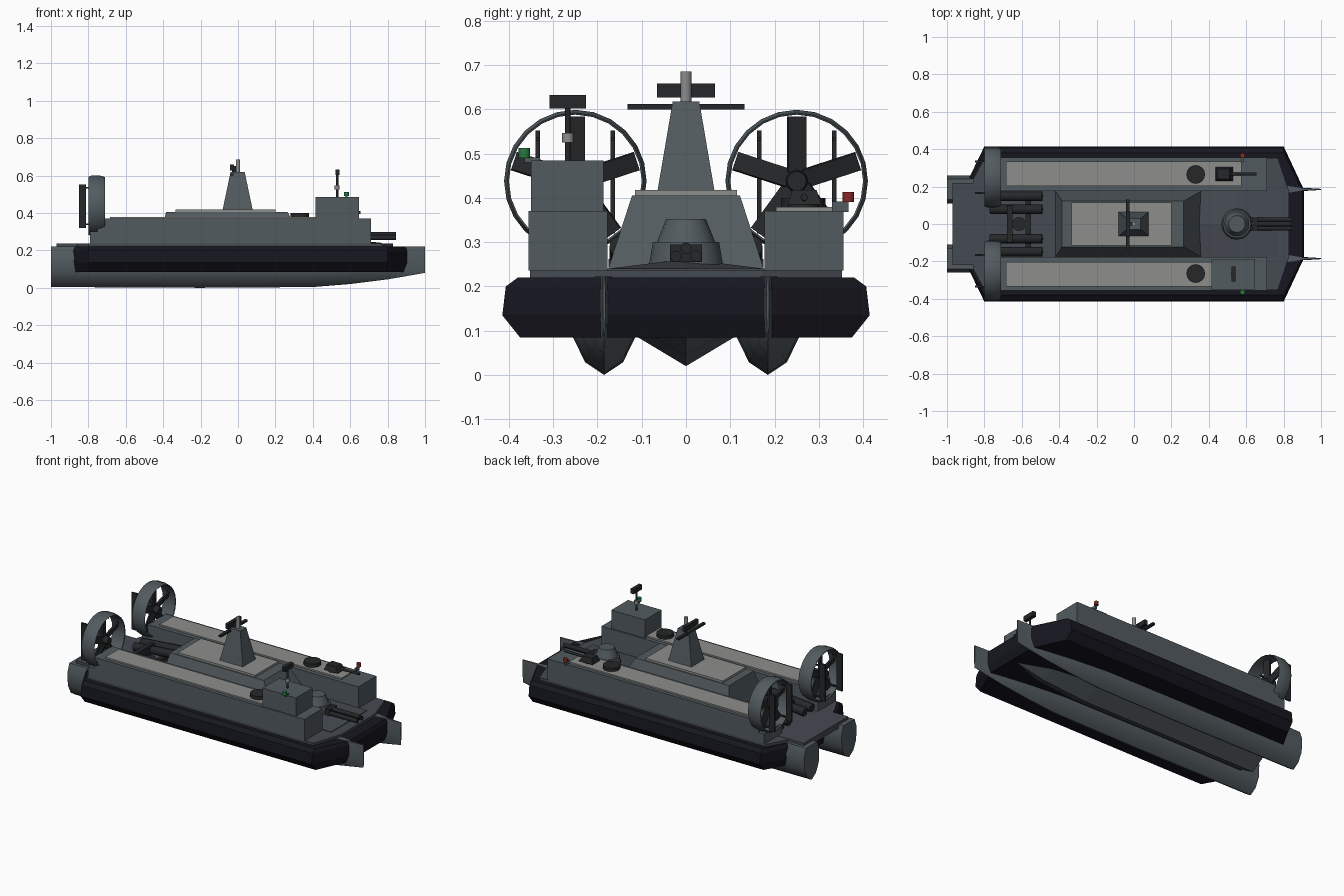
import bpy, bmesh, math
from mathutils import Matrix, Vector

if "Cube" in bpy.data.objects:
    bpy.data.objects.remove(bpy.data.objects["Cube"])


def mat(name, c):
    m = bpy.data.materials.new(name)
    m.diffuse_color = (*c, 1)
    m.use_nodes = True
    m.node_tree.nodes["Principled BSDF"].inputs["Base Color"].default_value = m.diffuse_color
    return m


HULL = mat("hull_grey", (0.085, 0.105, 0.115))
DECK = mat("deck_grey", (0.06, 0.068, 0.085))
PANEL = mat("panel_grey", (0.27, 0.27, 0.265))
RUBBER = mat("skirt_black", (0.008, 0.008, 0.014))
DARK = mat("dark_metal", (0.018, 0.02, 0.022))
RED = mat("port_red", (0.25, 0.02, 0.02))
GREEN = mat("starboard_green", (0.02, 0.2, 0.05))


def finish(name, bm, m, smooth=False):
    bmesh.ops.recalc_face_normals(bm, faces=bm.faces)
    me = bpy.data.meshes.new(name)
    bm.to_mesh(me)
    bm.free()
    me.materials.append(m)
    ob = bpy.data.objects.new(name, me)
    bpy.context.collection.objects.link(ob)
    if smooth:
        bpy.context.view_layer.objects.active = ob
        ob.select_set(True)
        bpy.ops.object.shade_smooth_by_angle(angle=math.radians(35))
        ob.select_set(False)
    return ob


def loft(name, rings, m, smooth=False, closed=False):
    """Skin a list of equal-length point rings, capped unless closed."""
    bm = bmesh.new()
    vs = [[bm.verts.new(p) for p in r] for r in rings]
    n = len(vs[0])
    pairs = list(zip(vs, vs[1:])) + ([(vs[-1], vs[0])] if closed else [])
    for a, b in pairs:
        for i in range(n):
            j = (i + 1) % n
            bm.faces.new((a[i], a[j], b[j], b[i]))
    if not closed:
        bm.faces.new(vs[0])
        bm.faces.new(vs[-1])
    return finish(name, bm, m, smooth)


def frustum(name, b, t, m):
    """b and t are (x0, x1, y0, y1, z) rectangles."""
    ring = lambda r: [(r[0], r[2], r[4]), (r[1], r[2], r[4]), (r[1], r[3], r[4]), (r[0], r[3], r[4])]
    return loft(name, [ring(b), ring(t)], m)


def box(name, x0, x1, y0, y1, z0, z1, m):
    y0, y1 = sorted((y0, y1))
    return frustum(name, (x0, x1, y0, y1, z0), (x0, x1, y0, y1, z1), m)


def rod(name, p, q, r1, r2, m, seg=12):
    p, q = Vector(p), Vector(q)
    d = q - p
    bm = bmesh.new()
    bmesh.ops.create_cone(bm, cap_ends=True, segments=seg, radius1=r1, radius2=r2, depth=d.length)
    rot = Vector((0, 0, 1)).rotation_difference(d.normalized()).to_matrix().to_4x4()
    bm.transform(Matrix.Translation((p + q) / 2) @ rot)
    return finish(name, bm, m, True)


# inflated skirt: octagonal plan stacked at four heights
def plan(z, w, fx, rx):
    half = [(fx, 0.18), (0.8, w), (-0.8, w), (rx, 0.25)]
    return [(x, y, z) for x, y in half] + [(x, -y, z) for x, y in reversed(half)]


loft("skirt", [plan(0.085, 0.375, 0.89, -0.87), plan(0.135, 0.415, 0.91, -0.88),
               plan(0.2, 0.407, 0.91, -0.88), plan(0.22, 0.38, 0.9, -0.87)], RUBBER)

# main deck, stern deck and centre keel
dk = [(0.83, 0.17), (0.77, 0.352), (-0.8, 0.352), (-0.86, 0.24)]
dk += [(x, -y) for x, y in reversed(dk)]
loft("main_deck", [[(x, y, z) for x, y in dk] for z in (0.2, 0.236)], DECK)
box("stern_deck", -0.97, -0.75, -0.22, 0.22, 0.2, 0.238, DECK)
loft("centre_keel", [[(x, -w, 0.095), (x, 0, k), (x, w, 0.095)] for x, w, k in
                     [(-0.86, 0.125, 0.02), (0.35, 0.125, 0.02), (0.65, 0.09, 0.045), (0.87, 0.01, 0.09)]], HULL)

# slender side hulls with knife bows
for s, side in ((1, "port"), (-1, "starboard")):
    rings = []
    for x, w, k in [(-1, 1, 0.004), (-0.2, 1, 0), (0.4, 0.95, 0.004), (0.6, 0.75, 0.02),
                    (0.8, 0.42, 0.045), (0.9, 0.12, 0.062), (1, 0.04, 0.08)]:
        h = 0.222 - k
        sec = [(0.055, 1), (0.075, 0.75), (0.07, 0.38), (0.043, 0.13), (0, 0)]
        sec += [(-a, b) for a, b in reversed(sec[:-1])]
        rings.append([(x, s * 0.185 + a * w, k + b * h) for a, b in sec])
    loft(side + "_hull", rings, HULL, True)

    # side deckhouse with its roof panel
    box(side + "_deckhouse", -0.75, 0.71, s * 0.177, s * 0.356, 0.236, 0.37, HULL)
    box(side + "_deckhouse_step", -0.79, -0.75, s * 0.177, s * 0.356, 0.236, 0.3, HULL)
    box(side + "_roof_panel", -0.685, 0.575 if s > 0 else 0.42, s * 0.203, s * 0.335, 0.37, 0.379, PANEL)
    rod(side + "_vent", (0.33, s * 0.265, 0.375), (0.33, s * 0.265, 0.4), 0.05, 0.05, DARK, 16)

    # ducted propeller
    cy, cz, cx = s * 0.25, 0.438, -0.755
    prof = [(-0.045, 0.155), (-0.03, 0.161), (0.02, 0.161), (0.043, 0.154), (0.04, 0.15), (-0.045, 0.15)]
    ring = [[(cx + px, cy + pr * math.cos(a), cz + pr * math.sin(a)) for px, pr in prof]
            for a in (math.tau * i / 24 for i in range(24))]
    loft(side + "_propeller_duct", ring, HULL, True, True)
    rod(side + "_propeller_hub", (cx - 0.04, cy, cz), (cx + 0.04, cy, cz), 0.03, 0.022, DARK)
    for i in range(5):
        blade = box(side + "_propeller_blade", -0.006, 0.006, -0.021, 0.021, 0.02, 0.146, DARK)
        blade.data.transform(Matrix.Translation((cx, cy, cz)) @ Matrix.Rotation(i * math.tau / 5, 4, 'X')
                             @ Matrix.Rotation(0.25, 4, 'Z'))
    box(side + "_duct_support", cx - 0.03, cx + 0.03, cy - 0.05, cy + 0.05, 0.236, 0.3, HULL)
    for dy in (-0.085, 0.085):
        box(side + "_rudder", -0.85, -0.812, cy + dy - 0.005, cy + dy + 0.005, 0.32, 0.552, DARK)
        for z in (0.335, 0.53):
            box(side + "_rudder_bracket", -0.82, -0.78, cy + dy - 0.004, cy + dy + 0.004, z, z + 0.008, DARK)

    # stern launch tubes
    for y in (0.078, 0.148):
        rod(side + "_stern_tube", (-0.77, s * y, 0.265), (-0.49, s * y, 0.29), 0.025, 0.025, DARK)

box("tube_cradle_front", -0.58, -0.55, -0.175, 0.175, 0.236, 0.262, DARK)
box("tube_cradle_rear", -0.68, -0.65, -0.1, 0.1, 0.25, 0.31, DARK)
rod("stern_hatch", (-0.615, 0, 0.236), (-0.615, 0, 0.265), 0.037, 0.037, DARK, 16)

# central house and roof
frustum("central_house", (-0.42, 0.36, -0.177, 0.177, 0.236), (-0.385, 0.265, -0.122, 0.122, 0.405), HULL)
box("central_roof_panel", -0.335, 0.2, -0.115, 0.115, 0.405, 0.418, PANEL)

# mast, radar and masthead lamp
frustum("mast", (-0.082, 0.078, -0.064, 0.064, 0.418), (-0.04, 0.036, -0.03, 0.03, 0.618), HULL)
box("mast_yard", -0.043, -0.025, -0.132, 0.132, 0.6, 0.612, DARK)
rod("radar_post", (-0.02, 0, 0.615), (-0.02, 0, 0.65), 0.012, 0.012, DARK)
box("main_radar", -0.042, -0.022, -0.066, 0.066, 0.627, 0.658, DARK)
rod("masthead_lamp", (0, 0, 0.61), (0, 0, 0.685), 0.012, 0.012, PANEL)

# bridge with pole mast
box("bridge", 0.415, 0.647, -0.35, -0.186, 0.37, 0.485, HULL)
rod("bridge_pole", (0.53, -0.267, 0.48), (0.53, -0.267, 0.605), 0.006, 0.006, DARK)
box("bridge_radar", 0.52, 0.542, -0.308, -0.226, 0.602, 0.632, DARK)
rod("bridge_lamp", (0.53, -0.267, 0.525), (0.53, -0.267, 0.547), 0.013, 0.013, PANEL)

# navigation lamps on short arms
rod("port_lamp", (0.58, 0.367, 0.391), (0.58, 0.367, 0.413), 0.013, 0.013, RED)
box("port_lamp_arm", 0.575, 0.585, 0.33, 0.367, 0.368, 0.392, HULL)
rod("starboard_lamp", (0.58, -0.365, 0.49), (0.58, -0.365, 0.513), 0.013, 0.013, GREEN)
box("starboard_lamp_arm", 0.575, 0.585, -0.365, -0.33, 0.48, 0.491, HULL)

# small roof gun
rod("roof_gun_base", (0.48, 0.265, 0.37), (0.48, 0.265, 0.388), 0.035, 0.035, DARK)
frustum("roof_gun_mount", (0.435, 0.53, 0.23, 0.305, 0.385), (0.445, 0.51, 0.24, 0.295, 0.418), DARK)
rod("roof_gun_barrel", (0.5, 0.267, 0.4), (0.655, 0.267, 0.402), 0.008, 0.008, DARK)

# raised foredeck with bow turret
loft("foredeck_ridge", [[(x, -0.177, 0.23), (x, 0.177, 0.23), (x, 0.177, 0.24), (x, 0, h), (x, -0.177, 0.24)]
                        for x, h in ((0.34, 0.255), (0.56, 0.262), (0.77, 0.24))], DECK)
rod("turret_base", (0.55, 0, 0.24), (0.55, 0, 0.3), 0.085, 0.075, HULL, 16)
rod("turret", (0.55, 0, 0.3), (0.55, 0, 0.352), 0.066, 0.045, HULL, 16)
for y, z in ((-0.023, 0.268), (0.023, 0.268), (0, 0.286)):
    rod("turret_barrel", (0.58, y, z), (0.845, y, z), 0.013, 0.013, DARK)
box("barrel_clamp", 0.63, 0.66, -0.036, 0.036, 0.255, 0.295, DARK)
